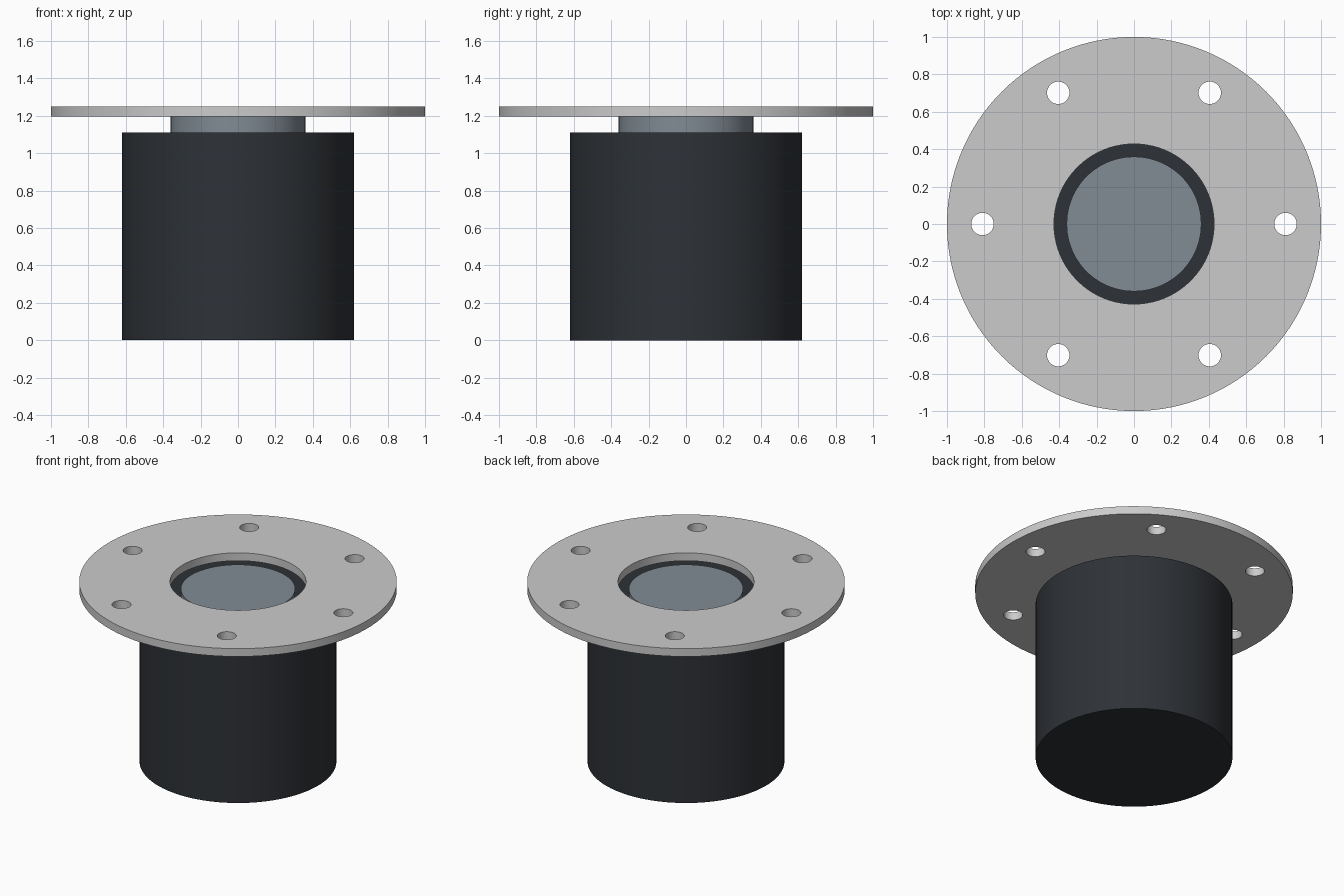
import bpy
from math import cos, sin, pi

if "Cube" in bpy.data.objects:
    bpy.data.objects.remove(bpy.data.objects["Cube"])


def material(name, rgb):
    mat = bpy.data.materials.new(name)
    mat.diffuse_color = (*rgb, 1)
    mat.use_nodes = True
    mat.node_tree.nodes["Principled BSDF"].inputs["Base Color"].default_value = mat.diffuse_color
    return mat


def cylinder(name, radius, z0, z1, x=0, y=0, sides=96, mat=None):
    bpy.ops.mesh.primitive_cylinder_add(vertices=sides, radius=radius, depth=z1 - z0,
                                        location=(x, y, (z0 + z1) / 2))
    obj = bpy.context.object
    obj.name = name
    if mat:
        obj.data.materials.append(mat)
    bpy.ops.object.shade_smooth_by_angle(angle=pi / 6)
    return obj


def cut(target, cutter):
    mod = target.modifiers.new("hole", 'BOOLEAN')
    mod.operation = 'DIFFERENCE'
    mod.solver = 'EXACT'
    mod.object = cutter
    bpy.context.view_layer.objects.active = target
    bpy.ops.object.modifier_apply(modifier=mod.name)
    bpy.data.objects.remove(cutter, do_unlink=True)


dark = material("dark_housing", (0.027, 0.031, 0.037))
blue_grey = material("blue_grey", (0.22, 0.26, 0.30))

# Dark cylindrical housing
cylinder("housing", 0.62, 0, 1.11, mat=dark)

# Neck rising from the housing into the flange opening
cylinder("neck", 0.36, 1.11, 1.2, mat=blue_grey)

# Thin round flange with a central opening and six bolt holes
flange = cylinder("flange", 1.0, 1.195, 1.25, sides=128)
cut(flange, cylinder("opening_cutter", 0.428, 1.1, 1.35))
for i in range(6):
    a = i * pi / 3
    cut(flange, cylinder("bolt_cutter", 0.06, 1.1, 1.35,
                         0.81 * cos(a), 0.81 * sin(a), sides=32))
bpy.ops.object.select_all(action='DESELECT')
flange.select_set(True)
bpy.context.view_layer.objects.active = flange
bpy.ops.object.shade_smooth_by_angle(angle=pi / 6)
